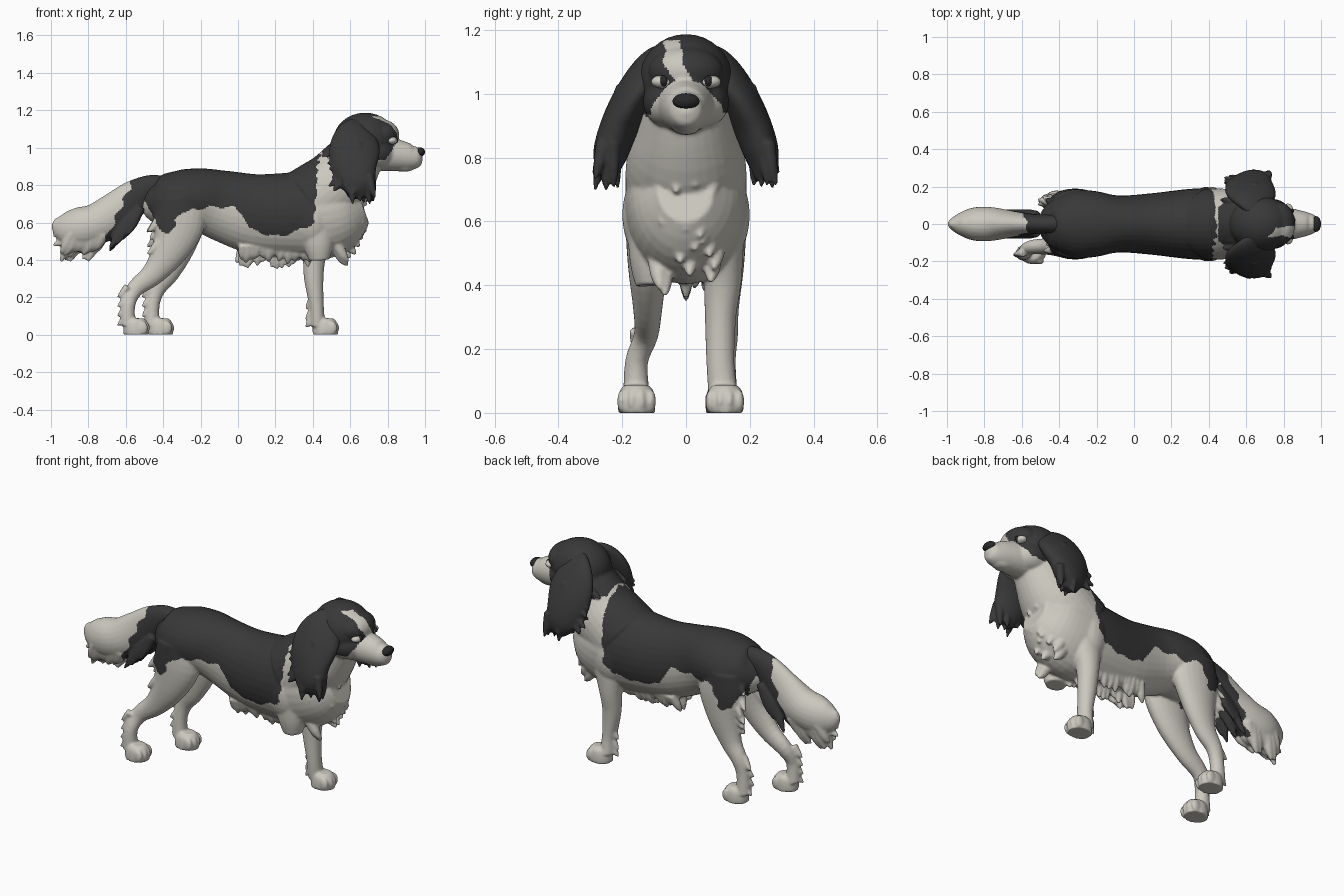
import bpy, bmesh, math, random
from mathutils import Vector, Matrix

random.seed(4)
cube = bpy.data.objects.get("Cube")
if cube:
    bpy.data.objects.remove(cube, do_unlink=True)


def material(name, color):
    mat = bpy.data.materials.new(name)
    mat.use_nodes = True
    mat.diffuse_color = (*color, 1)
    for node in mat.node_tree.nodes:
        if node.type == 'BSDF_PRINCIPLED':
            node.inputs["Base Color"].default_value = (*color, 1)
            node.inputs["Roughness"].default_value = 0.8
    return mat


WHITE = material("cream_white", (.60, .58, .52))
DARK = material("charcoal", (.04, .04, .04))
NOSE = material("nose_black", (.022, .022, .022))


def spline(points, steps=4):
    """Catmull-Rom resampling of section tuples."""
    out = []
    for i in range(len(points) - 1):
        a, b = points[max(i - 1, 0)], points[i]
        c, d = points[i + 1], points[min(i + 2, len(points) - 1)]
        for k in range(steps):
            t = k / steps
            out.append([q + .5 * t * (r - p + t * (2*p - 5*q + 4*r - s + t * (3*(q - r) + s - p)))
                        for p, q, r, s in zip(a, b, c, d)])
    return out + [list(points[-1])]


def tube(bm, points, sides=24, steps=4):
    """Loft of ellipses; each section is x, y, z, half width, half depth."""
    secs = spline(points, steps)
    rings = []
    for i, s in enumerate(secs):
        ahead, behind = secs[min(i + 1, len(secs) - 1)], secs[max(i - 1, 0)]
        tangent = (Vector(ahead[:3]) - Vector(behind[:3])).normalized()
        across = Vector((0, 1, 0))
        across = (across - tangent * across.dot(tangent)).normalized()
        up = tangent.cross(across)
        rings.append([bm.verts.new(Vector(s[:3]) + across * math.cos(a) * s[3] + up * math.sin(a) * s[4])
                      for a in (math.tau * k / sides for k in range(sides))])
    for lo, hi in zip(rings, rings[1:]):
        for k in range(sides):
            j = (k + 1) % sides
            bm.faces.new((lo[k], lo[j], hi[j], hi[k]))
    bm.faces.new(rings[0][::-1])
    bm.faces.new(rings[-1])


def ball(bm, center, radii):
    bmesh.ops.create_uvsphere(bm, u_segments=24, v_segments=16, radius=1,
                              matrix=Matrix.Translation(center) @ Matrix.Diagonal((*radii, 1)))


def lock(bm, root, tip, r):
    """Pointed lock of fur."""
    root, tip = Vector(root), Vector(tip)
    mid = root.lerp(tip, .55) + Vector((0, 0, -.008))
    tube(bm, [(*root, r, r), (*mid, r * .75, r * .8), (*tip, r * .22, r * .22)], 10, 3)


def finish(bm, name, mats, voxel=0, rule=None):
    """Make the object, optionally fusing its volumes and colouring by rule."""
    bmesh.ops.recalc_face_normals(bm, faces=bm.faces)
    mesh = bpy.data.meshes.new(name)
    bm.to_mesh(mesh)
    bm.free()
    ob = bpy.data.objects.new(name, mesh)
    bpy.context.collection.objects.link(ob)
    if voxel:
        remesh = ob.modifiers.new("fuse", 'REMESH')
        remesh.mode, remesh.voxel_size = 'VOXEL', voxel
        smooth = ob.modifiers.new("relax", 'SMOOTH')
        smooth.factor, smooth.iterations = .5, 4
        graph = bpy.context.evaluated_depsgraph_get()
        mesh = bpy.data.meshes.new_from_object(ob.evaluated_get(graph))
        ob.modifiers.clear()
        ob.data = mesh
    mesh.materials.clear()
    for mat in mats:
        mesh.materials.append(mat)
    for face in mesh.polygons:
        face.use_smooth = True
        face.material_index = int(rule(*face.center)) if rule else 0


def rnd(a, b):
    return random.uniform(a, b)


# Coat pattern: dark saddle, white collar, dark mask with a white blaze
SADDLE = [(-.5, .72), (-.42, .56), (-.36, .53), (-.31, .66), (-.12, .68), (-.01, .68), (.07, .56),
          (.2, .53), (.32, .56), (.4, .61), (.425, .75), (.44, 1.1)]


def coat(x, y, z):
    wobble = .008 * math.sin(55 * x + 20 * y) + .006 * math.sin(70 * z + 90 * y)
    if x > .5 or (x > .45 and z > .95):
        cheek = .35 * max(0, abs(y) - .05)
        mask = z > max(.935, .9 + 1.08 * (x - .73) - cheek) + wobble * .5
        drift = -.042 * min(1, max(0, (z - 1.04) / .06))
        return mask and not (x > .72 and abs(y - drift) < .027 + wobble * .5 and z < 1.168)
    x += wobble
    if x < SADDLE[0][0]:
        return z > SADDLE[0][1]
    for (x0, z0), (x1, z1) in zip(SADDLE, SADDLE[1:]):
        if x < x1:
            return z > z0 + (z1 - z0) * (x - x0) / (x1 - x0) + wobble
    return False


def paw(bm, x, y):
    tube(bm, [(x, y, .088, .036, .042), (x, y, .07, .053, .06),
              (x, y, .035, .059, .068), (x, y, 0, .058, .068)])
    for k in range(4):
        off = (k - 1.5) * .03
        ball(bm, (x + .052 - abs(off) * .35, y + off, .036), (.027, .0155, .037))


def hind_leg(bm, side, shift, y):
    tube(bm, [(-.31, side * .1, .72, .085, .13), (-.315, side * .115, .6, .075, .14),
              (-.36 + shift * .2, side * .12, .46, .062, .1),
              (-.45 + shift * .55, side * .12, .33, .046, .064),
              (-.55 + shift * .9, side * .125, .245, .038, .046),
              (-.587 + shift, side * y, .16, .036, .038),
              (-.59 + shift, side * y, .05, .042, .042)])
    paw(bm, -.545 + shift, side * y)
    # Feathering behind thigh and hock
    for k in range(7):
        z = .72 - .04 * k
        lock(bm, (-.4, side * rnd(.08, .14), z), (-rnd(.45, .49), side * rnd(.09, .16), z - .09), .03)
    for z in (.26, .21, .16, .11):
        lock(bm, (-.59 + shift, side * y, z), (-.645 + shift, side * (y + rnd(-.02, .02)), z - .06), .022)


body = bmesh.new()
# Torso
tube(body, [(-.49, 0, .75, .05, .06), (-.44, 0, .73, .125, .125), (-.32, 0, .715, .18, .165),
            (-.2, 0, .72, .175, .17), (-.08, 0, .69, .152, .19), (.1, 0, .645, .165, .215),
            (.3, 0, .64, .188, .23), (.45, 0, .655, .19, .25), (.57, 0, .68, .165, .21),
            (.66, 0, .71, .09, .12)], 32)
# Neck
tube(body, [(.4, 0, .7, .19, .21), (.52, 0, .8, .185, .19), (.61, 0, .92, .15, .16),
            (.68, 0, 1.03, .12, .12)], 32)
# Skull and brow
ball(body, (.68, 0, 1.04), (.17, .148, .147))
ball(body, (.775, 0, 1.07), (.087, .118, .078))
# Shoulders and cheeks
for side in (-1, 1):
    ball(body, (.4, side * .1, .62), (.11, .1, .16))
    ball(body, (.735, side * .055, .975), (.1, .08, .08))
# Muzzle and chin
tube(body, [(.74, 0, .975, .105, .1), (.86, 0, .958, .08, .083), (.93, 0, .95, .062, .068),
            (.965, 0, .96, .046, .05), (.982, 0, .965, .02, .025)])
ball(body, (.885, 0, .893), (.06, .042, .022))
# Standing front leg and lifted front leg
tube(body, [(.42, .115, .58, .068, .1), (.408, .115, .42, .06, .063), (.405, .108, .3, .049, .052),
            (.42, .108, .15, .044, .039), (.425, .118, .05, .047, .042)])
paw(body, .467, .122)
for z in (.42, .2, .14, .1):
    lock(body, (.4, .11, z), (.36, .11, z - .06), .02)
tube(body, [(.42, -.115, .6, .07, .1), (.43, -.115, .48, .062, .08), (.435, -.11, .4, .048, .055)])
# Hind legs
hind_leg(body, -1, 0, .155)
hind_leg(body, 1, .13, .12)
# Belly and chest feathering
for k in range(14):
    x = .03 + .027 * k
    for y in (-.08, 0, .08):
        lock(body, (x, y, .48), (x - rnd(0, .04), y * .7, rnd(.35, .4) + abs(y) * .3), .028)
for k in range(18):
    y, z = rnd(-.1, .1), .46 + .02 * k
    x = .46 + .17 * math.sqrt(1 - (y / .19) ** 2) - max(0, .64 - z) * .5
    lock(body, (x, y, z), (x + .06, y * .9, z - .09), .032)
# Nape locks
for k in range(7):
    y = (k - 3) * .04
    lock(body, (.56, y, 1.06 - abs(y) * .6), (rnd(.455, .48), y * 1.1, .975 - abs(y) * .2), .026)
finish(body, "body", [WHITE, DARK], .007, coat)

# Plumed tail with hanging feathering
tail = bmesh.new()
tube(tail, [(-.4, 0, .79, .05, .06), (-.47, 0, .785, .05, .07), (-.55, 0, .735, .055, .095),
            (-.65, 0, .655, .07, .11), (-.76, 0, .59, .09, .11), (-.86, 0, .57, .088, .11),
            (-.94, 0, .58, .055, .08), (-.99, 0, .6, .012, .02)])
for k in range(8):
    for y in (-.045, 0, .045):
        x, z = -.52 - .014 * k, .68 - .013 * k
        lock(tail, (x, y, z), (x - .07, y * 1.6, z - rnd(.12, .15)), .026)
        x = -.72 - .024 * k
        lock(tail, (x, y, .54), (x - .06, y * .6, rnd(.39, .45)), .034)
for z in (.53, .58, .63):
    lock(tail, (-.9, 0, z), (-.99, 0, z - .05), .028)
finish(tail, "tail", [WHITE, DARK], .007,
       lambda x, y, z: x > -.57 - .45 * (.81 - z) + .012 * math.sin(60 * z + 30 * y))

# Long ears with ragged edges
for side, label in ((1, "left"), (-1, "right")):
    ear = bmesh.new()
    tube(ear, [(.67, side * .05, 1.115, .03, .06), (.645, side * .115, 1.075, .045, .11),
               (.625, side * .165, 1.0, .055, .135), (.62, side * .208, .9, .06, .125),
               (.645, side * .24, .8, .052, .09), (.665, side * .24, .735, .022, .04)])
    for k in range(13):
        x, y = .57 + .012 * k, side * rnd(.215, .26)
        lock(ear, (x, y, .85), (x + rnd(-.01, .03), y + side * rnd(-.015, .03), rnd(.69, .76)), .024)
    for k in range(7):
        z = .84 + .03 * k
        y = side * (.235 - .3 * (z - .84))
        lock(ear, (.56, y, z), (rnd(.475, .51), y + side * rnd(0, .03), z - rnd(.04, .08)), .024)
        lock(ear, (.64, y + side * .015, z), (rnd(.6, .68), y + side * .055, z - .09), .026)
    finish(ear, label + "_ear", [DARK], .007)

# Nose
nose = bmesh.new()
ball(nose, (.974, 0, .977), (.026, .042, .025))
finish(nose, "nose", [NOSE])

# Eyes with dark pupils
for side, label in ((1, "left"), (-1, "right")):
    eye = bmesh.new()
    ball(eye, (.823, side * .073, 1.038), (.028, .036, .021))
    finish(eye, label + "_eye", [WHITE])
    pupil = bmesh.new()
    ball(pupil, (.838, side * .07, 1.04), (.018, .014, .018))
    finish(pupil, label + "_pupil", [NOSE])
